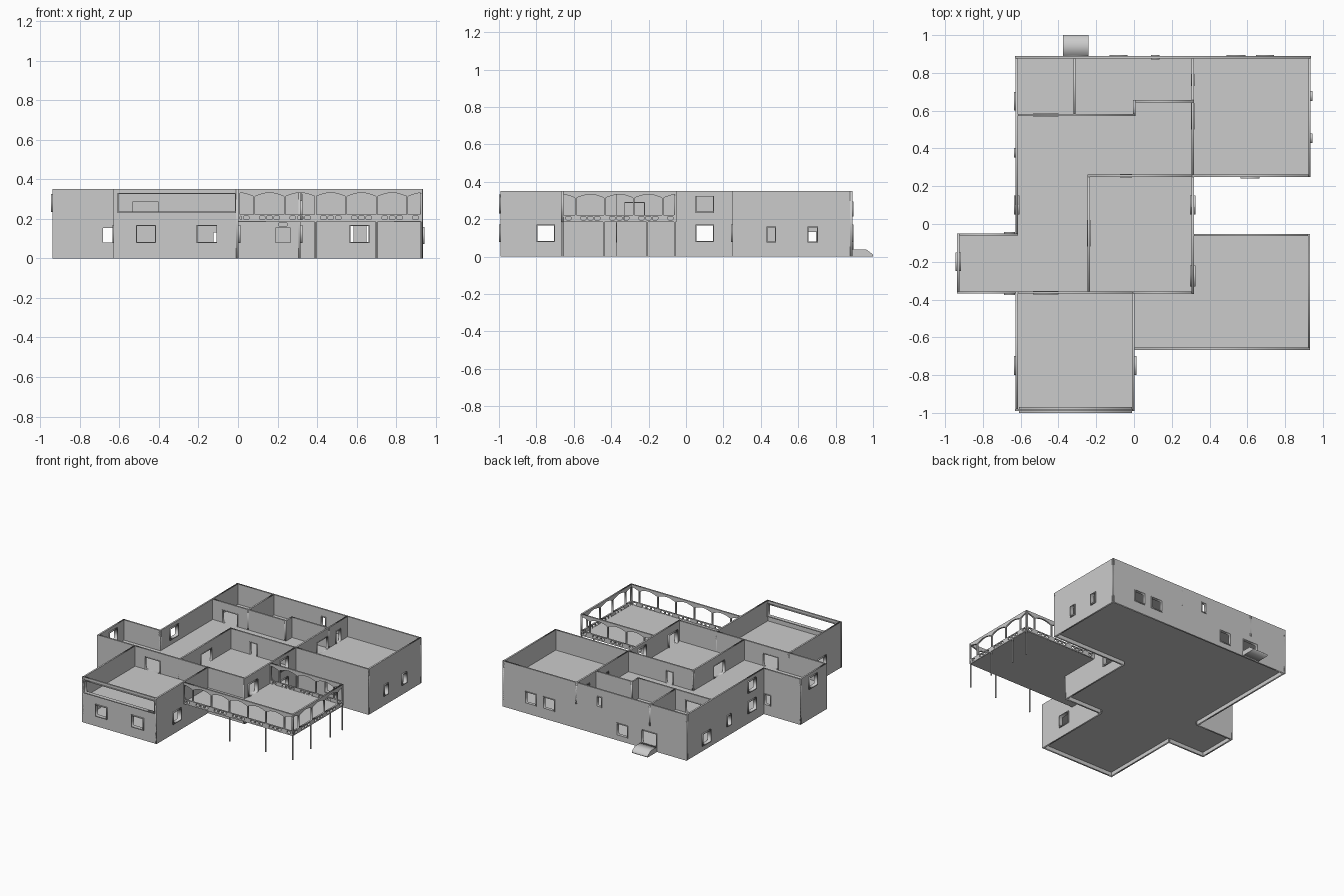
import bpy, math
from mathutils import Matrix

if "Cube" in bpy.data.objects:
    bpy.data.objects.remove(bpy.data.objects["Cube"])

T = 0.012            # wall thickness
H = 0.35             # wall height
F = 0.195            # upper floor level
AXES = {'x': ((1, 0, 0), (0, 0, 1), (0, -1, 0)),
        'y': ((0, 1, 0), (0, 0, 1), (1, 0, 0)),
        'z': ((1, 0, 0), (0, 1, 0), (0, 0, 1))}


def sheet(name, axis, at, outlines, thick):
    """Flat plate with holes: first outline is the rim, the rest are cut out."""
    cu = bpy.data.curves.new(name, 'CURVE')
    cu.dimensions = '2D'
    cu.fill_mode = 'BOTH'
    cu.extrude = thick / 2
    for pts in outlines:
        sp = cu.splines.new('POLY')
        sp.points.add(len(pts) - 1)
        for p, (u, v) in zip(sp.points, pts):
            p.co = (u, v, 0, 1)
        sp.use_cyclic_u = True
    tmp = bpy.data.objects.new(name + "_tmp", cu)
    bpy.context.collection.objects.link(tmp)
    dg = bpy.context.evaluated_depsgraph_get()
    me = bpy.data.meshes.new_from_object(tmp.evaluated_get(dg))
    bpy.data.objects.remove(tmp)
    ob = bpy.data.objects.new(name, me)
    bpy.context.collection.objects.link(ob)
    n = AXES[axis][2]
    m = Matrix(AXES[axis]).transposed().to_4x4()
    k = [abs(c) * at for c in n]
    me.transform(Matrix.Translation(k) @ m)
    return ob


def rect(a, b, c, d):
    return [(a, c), (b, c), (b, d), (a, d)]


def wall(name, axis, at, a, b, holes=(), z0=0.0, deep=0.03):
    """Wall along an axis; each hole is (u0, u1, z0, z1) and gets a frame."""
    cuts = [rect(*h) for h in holes]
    sheet(name, axis, at, [rect(a - T / 2, b + T / 2, z0, H)] + cuts, T)
    for i, (p, q, r, s) in enumerate(holes):
        e = 0.005
        low = r if r == F else r - e
        sheet(f"{name}_frame_{i}", axis, at,
              [rect(p - e, q + e, low - 0.001, s + e), rect(p, q, r, s)], deep)


LO, UP = (0.083, 0.165), (0.24, 0.32)      # lower and upper window heights
SM, DR = (0.08, 0.155), (F, 0.287)         # small window and door heights

# Outer walls
wall("back_wall", 'x', 0.883, -0.623, 0.93,
     [(-0.37, -0.25, 0.036, 0.135), (-0.125, -0.04, 0.045, 0.13), (0.095, 0.13, 0.22, 0.29),
      (0.495, 0.585, *LO), (0.65, 0.735, *LO)], deep=0.024)
wall("right_room_side_wall", 'y', 0.929, 0.255, 0.883, [(0.435, 0.475, *SM), (0.655, 0.70, *SM)])
wall("right_room_front_wall", 'x', 0.255, 0.313, 0.929, [(0.57, 0.66, *LO)])
wall("middle_room_side_wall", 'y', 0.311, -0.365, 0.255,
     [(-0.325, -0.225, *DR), (0.055, 0.145, *UP), (0.055, 0.145, *LO)])
wall("middle_room_front_wall", 'x', -0.363, 0.0, 0.311,
     [(0.19, 0.265, *SM), (0.207, 0.248, 0.164, 0.178)], deep=0.02)
wall("front_room_right_wall", 'y', -0.003, -0.985, -0.363, [(-0.795, -0.705, *LO)])
wall("front_wall", 'x', -0.985, -0.623, -0.003,
     [(-0.605, -0.015, 0.236, 0.326), (-0.51, -0.42, *LO), (-0.205, -0.11, *LO)])
wall("front_room_left_wall", 'y', -0.621, -0.985, -0.363, [(-0.795, -0.705, *LO)])
wall("left_wing_front_wall", 'x', -0.363, -0.931, -0.621, [(-0.682, -0.635, *SM)], deep=0.024)
wall("left_wing_end_wall", 'y', -0.931, -0.363, -0.055, [(-0.245, -0.155, *UP)])
wall("left_wing_back_wall", 'x', -0.055, -0.931, -0.621, [(-0.682, -0.635, *SM)], deep=0.024)
wall("left_wall", 'y', -0.621, -0.055, 0.883,
     [(0.055, 0.145, *UP), (0.055, 0.145, *LO), (0.357, 0.398, *SM), (0.605, 0.695, 0.045, 0.13)])

# Upper storey inner walls
inner = [('x', -0.363, -0.621, -0.003, [(-0.53, -0.405, *DR)]),
         ('x', 0.577, -0.621, 0.0, [(-0.53, -0.405, *DR)]),
         ('y', -0.315, 0.577, 0.883, []),
         ('y', 0.002, 0.577, 0.65, []),
         ('x', 0.65, 0.002, 0.311, []),
         ('y', 0.311, 0.255, 0.883, [(0.505, 0.635, *DR), (0.735, 0.79, *DR)]),
         ('x', 0.255, -0.24, 0.311, [(-0.07, -0.015, *DR)]),
         ('y', -0.24, -0.363, 0.255, [(-0.115, 0.015, *DR)])]
for i, (ax, at, a, b, holes) in enumerate(inner):
    wall(f"inner_wall_{i}", ax, at, a, b, holes, z0=0.185, deep=0.018)

# Floors of both storeys
plan = [(-0.623, 0.883), (0.93, 0.883), (0.93, 0.255), (0.311, 0.255), (0.311, -0.363),
        (-0.003, -0.363), (-0.003, -0.985), (-0.621, -0.985), (-0.621, -0.363),
        (-0.931, -0.363), (-0.931, -0.055), (-0.621, -0.055)]
sheet("ground_floor", 'z', 0.033, [plan], 0.008)
sheet("upper_floor", 'z', 0.19, [plan], 0.01)

# Balcony deck wrapping the room corner
deck = [(0.0, -0.665), (0.93, -0.665), (0.93, -0.057), (0.311, -0.057), (0.311, -0.363), (0.0, -0.363)]
sheet("balcony_floor", 'z', 0.19, [deck], 0.01)


def railing(name, axis, at, a, b, first):
    """Arched balustrade with triples of small slots below each bay."""
    step, pw, e = 0.155, 0.004, 0.007
    holes = []
    for k in range(-1, 8):
        c = first + step * (k - 0.5)
        u0, u1 = max(c - step / 2 + pw, a + e), min(c + step / 2 - pw, b - e)
        if u1 - u0 > 0.03:
            top = []
            for i in range(9):
                u = u1 + (u0 - u1) * i / 8
                top.append((u, 0.312 + 0.02 * math.cos(math.pi * (u - c) / step)))
            holes.append([(u0, 0.221), (u1, 0.221)] + top)
        for j in (-1, 0, 1):
            s0, s1 = max(c + j * 0.037 - 0.014, a + e), min(c + j * 0.037 + 0.014, b - e)
            if s1 - s0 > 0.008:
                r = 0.004
                holes.append([(s0 + r, 0.196), (s1 - r, 0.196), (s1, 0.2), (s1, 0.211),
                              (s1 - r, 0.215), (s0 + r, 0.215), (s0, 0.211), (s0, 0.2)])
    sheet(name, axis, at, [rect(a, b, 0.186, H)] + holes, 0.012)


railing("front_railing", 'x', -0.661, 0.003, 0.933, 0.082)
railing("side_railing", 'y', 0.927, -0.667, -0.052, -0.589)
railing("back_railing", 'x', -0.058, 0.317, 0.933, 0.392)

# Balcony posts
for x, y in [(0.392, -0.661), (0.70, -0.661), (0.927, -0.661), (0.927, -0.44), (0.927, -0.207),
             (0.927, -0.06)]:
    bpy.ops.mesh.primitive_cylinder_add(vertices=12, radius=0.005, depth=0.19, location=(x, y, 0.095))
    bpy.context.object.name = "balcony_post"
    bpy.ops.object.shade_smooth_by_angle()

# Back door step with sloping end
sheet("back_step", 'y', -0.3075,
      [[(0.885, 0), (1.0, 0), (1.0, 0.01), (0.985, 0.022), (0.965, 0.037), (0.885, 0.037)]], 0.135)
